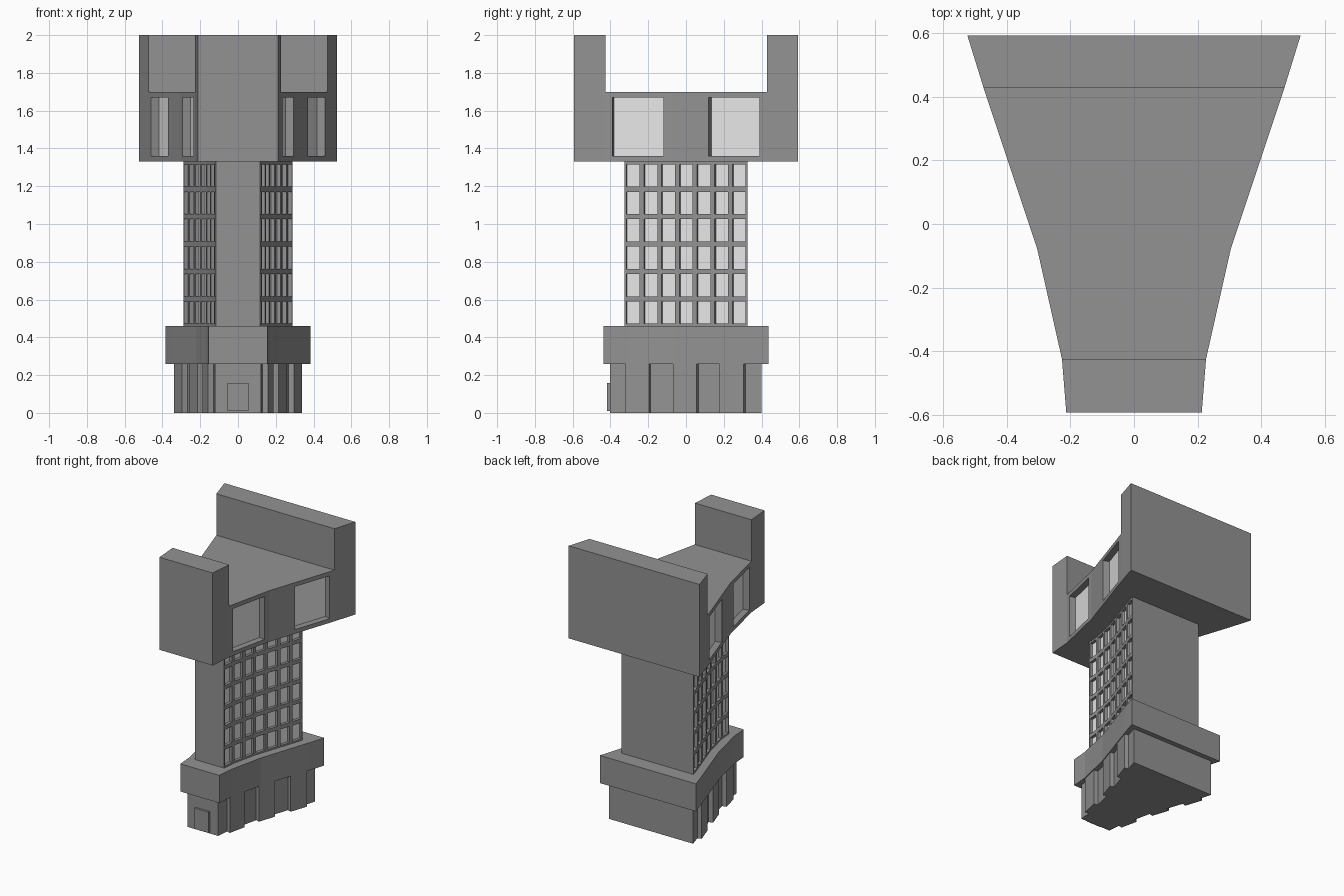
import bpy, bmesh
from mathutils import Vector

if "Cube" in bpy.data.objects:
    bpy.data.objects.remove(bpy.data.objects["Cube"])

# Plan outline of the tower head: (y, half width); other storeys are scaled copies
PLAN = [(-0.593, 0.213), (-0.425, 0.2265), (-0.08, 0.304), (0.428, 0.473), (0.593, 0.524)]


def material(name, v):
    m = bpy.data.materials.new(name)
    m.diffuse_color = (v, v, v, 1)
    m.use_nodes = True
    m.node_tree.nodes["Principled BSDF"].inputs["Base Color"].default_value = m.diffuse_color
    return m


GREY = material("grey_concrete", 0.29)
GLASS = material("pale_glass", 0.8)


def half_width(y, scale, inset):
    t = y / scale
    for (y0, x0), (y1, x1) in zip(PLAN, PLAN[1:]):
        if t <= y1 + 1e-4:
            return scale * (x0 + (x1 - x0) * (t - y0) / (y1 - y0)) - inset
    return scale * PLAN[-1][1] - inset


def storey(name, scale, y_range, z_range, cols=(), rows=(), depth=0.0, inset=0.0, pane=1):
    """Prism on the tower plan; side cells at cols x rows are pushed in (or out)."""
    ys = {round(y * scale, 4) for y, _ in PLAN} | {y for c in cols for y in c}
    ys = sorted({y for y in ys if y_range[0] + .003 < y < y_range[1] - .003} | set(y_range))
    zs = sorted({z for r in rows for z in r} | set(z_range))
    bm = bmesh.new()
    ny, nz = len(ys), len(zs)
    V = {(s, i, k): bm.verts.new((s * half_width(y, scale, inset), y, z))
         for s in (1, -1) for i, y in enumerate(ys) for k, z in enumerate(zs)}

    def inside(v, spans):
        return any(a < v < b for a, b in spans)

    # side walls
    for s in (1, -1):
        for i in range(ny - 1):
            for k in range(nz - 1):
                q = [V[s, i, k], V[s, i + 1, k], V[s, i + 1, k + 1], V[s, i, k + 1]]
                if inside((ys[i] + ys[i + 1]) / 2, cols) and inside((zs[k] + zs[k + 1]) / 2, rows):
                    e = q[1].co - q[0].co
                    n = Vector((s * e.y, -abs(e.x), 0)).normalized()
                    p = [bm.verts.new(v.co - n * depth) for v in q]
                    for j in range(4):
                        bm.faces.new((q[j], q[(j + 1) % 4], p[(j + 1) % 4], p[j]))
                    bm.faces.new(p).material_index = pane
                else:
                    bm.faces.new(q)
    # ends, floor and roof
    for i in (0, ny - 1):
        bm.faces.new([V[1, i, k] for k in range(nz)] + [V[-1, i, k] for k in reversed(range(nz))])
    for k in (0, nz - 1):
        bm.faces.new([V[1, i, k] for i in range(ny)] + [V[-1, i, k] for i in reversed(range(ny))])
    bmesh.ops.recalc_face_normals(bm, faces=bm.faces)
    me = bpy.data.meshes.new(name)
    bm.to_mesh(me)
    bm.free()
    me.materials.append(GREY)
    me.materials.append(GLASS)
    ob = bpy.data.objects.new(name, me)
    bpy.context.collection.objects.link(ob)
    return ob


# Ground floor with three pilasters on each side (negative depth pushes out)
storey("ground_floor", 0.735, (-0.402, 0.40), (0, 0.26),
       cols=[(-0.3124, -0.188), (-0.0588, 0.066), (0.188, 0.3146)], rows=[(0, 0.26)],
       depth=-0.03, inset=0.037, pane=0)

# Overhanging band
storey("base_band", 0.735, (-0.436, 0.436), (0.26, 0.46))

# Shaft with a 7 x 6 window grid on each side
cols = [(0.0934 * j - 0.035, 0.0934 * j + 0.035) for j in range(-3, 4)]
rows = [(0.472 + 0.1454 * j, 0.589 + 0.1454 * j) for j in range(6)]
storey("window_shaft", 0.55, (-0.326, 0.326), (0.46, 1.33), cols, rows, depth=0.02)

# Head: middle body plus full-height front and back walls; the windows reach
# only into the middle body
storey("head_body", 1, (-0.425, 0.428), (1.33, 1.70),
       [(-0.39, -0.12), (0.12, 0.39)], [(1.36, 1.67)], depth=0.045)
storey("head_front_wall", 1, (-0.593, -0.425), (1.33, 2.0))
storey("head_back_wall", 1, (0.428, 0.593), (1.33, 2.0))

# Front door slab
bpy.ops.mesh.primitive_cube_add(size=1, location=(0, -0.407, 0.084))
door = bpy.context.object
door.name = "front_door"
door.scale = (0.112, 0.02, 0.15)
door.data.materials.append(GREY)
